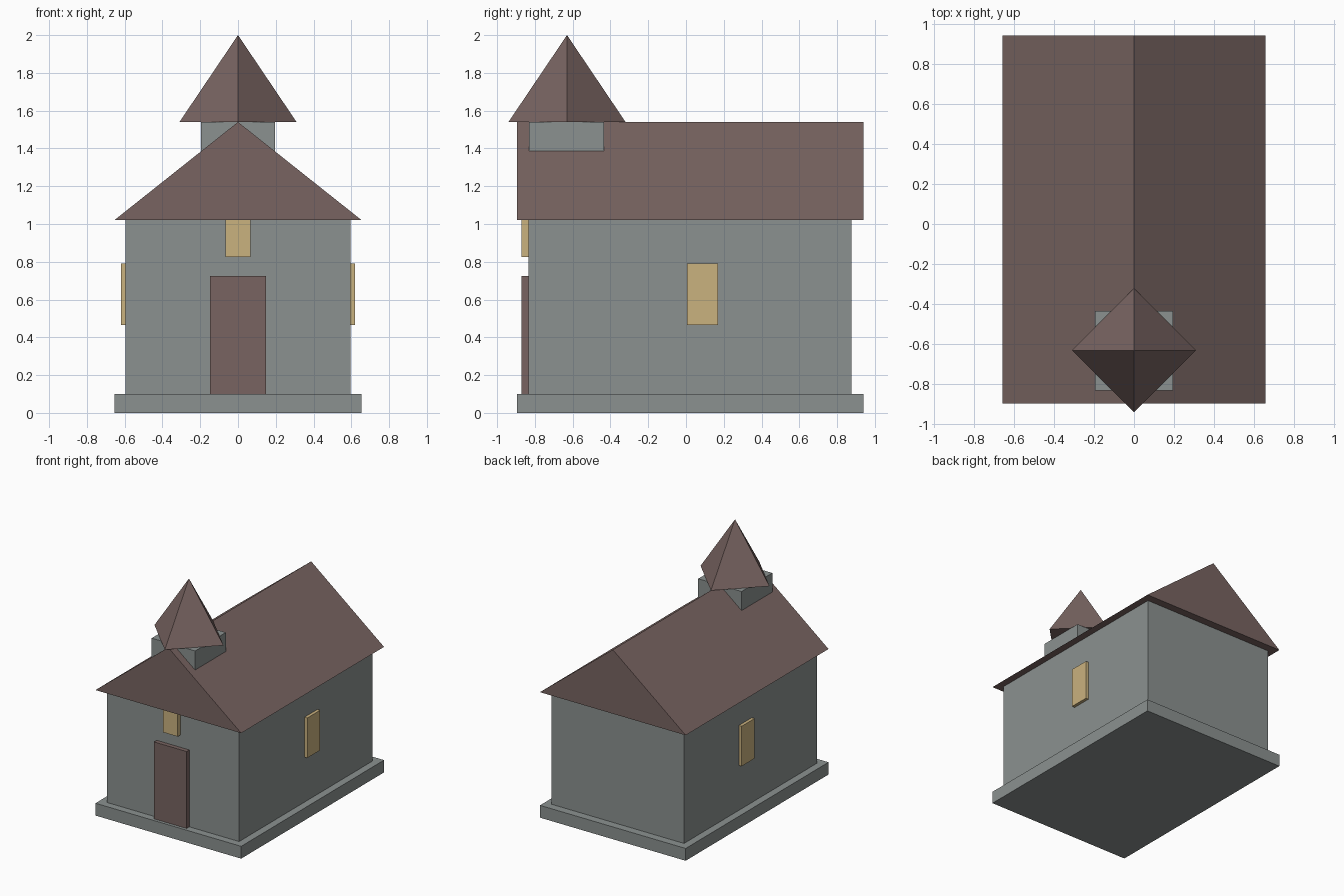
import bpy, bmesh
from mathutils import Matrix

if "Cube" in bpy.data.objects:
    bpy.data.objects.remove(bpy.data.objects["Cube"])


def material(name, rgb):
    m = bpy.data.materials.new(name)
    lin = [((c / 255 + 0.055) / 1.055) ** 2.4 for c in rgb]
    m.diffuse_color = (*lin, 1)
    m.use_nodes = True
    m.node_tree.nodes["Principled BSDF"].inputs["Base Color"].default_value = m.diffuse_color
    return m


STONE = material("grey stone", (139, 145, 144))
BROWN = material("brown roof and door", (120, 100, 97))
GLASS = material("yellow window", (202, 178, 127))


def add(name, bm, mat):
    bmesh.ops.recalc_face_normals(bm, faces=bm.faces)
    me = bpy.data.meshes.new(name)
    bm.to_mesh(me)
    bm.free()
    me.materials.append(mat)
    ob = bpy.data.objects.new(name, me)
    bpy.context.collection.objects.link(ob)
    return ob


def box(name, x, y, z, mat):
    """Box from (min, max) ranges on each axis."""
    bm = bmesh.new()
    size = [r[1] - r[0] for r in (x, y, z)]
    mid = [(r[0] + r[1]) / 2 for r in (x, y, z)]
    bmesh.ops.create_cube(bm, size=1, matrix=Matrix.Translation(mid) @ Matrix.Diagonal((*size, 1)))
    return add(name, bm, mat)


# Plinth and walls
box("plinth", (-0.655, 0.655), (-0.895, 0.94), (0, 0.1), STONE)
box("walls", (-0.595, 0.595), (-0.835, 0.875), (0.1, 1.02), STONE)

# Gable roof: triangle extruded front to back
bm = bmesh.new()
tri = bm.faces.new([bm.verts.new(p) for p in
                    ((-0.655, -0.895, 1.02), (0.655, -0.895, 1.02), (0, -0.895, 1.54))])
ext = bmesh.ops.extrude_face_region(bm, geom=[tri], use_keep_orig=True)
bmesh.ops.translate(bm, vec=(0, 1.835, 0),
                    verts=[g for g in ext["geom"] if isinstance(g, bmesh.types.BMVert)])
add("gable_roof", bm, BROWN)

# Bell tower and four-sided spire turned 45 degrees to it
box("bell_tower", (-0.195, 0.195), (-0.83, -0.435), (1.15, 1.54), STONE)
bm = bmesh.new()
bmesh.ops.create_cone(bm, cap_ends=True, segments=4, radius1=0.31, radius2=0, depth=0.46,
                      matrix=Matrix.Translation((0, -0.63, 1.77)))
bmesh.ops.remove_doubles(bm, verts=bm.verts, dist=1e-5)
add("spire", bm, BROWN)

# Door and windows
box("door", (-0.147, 0.147), (-0.87, -0.82), (0.1, 0.725), BROWN)
box("front_window", (-0.067, 0.067), (-0.87, -0.82), (0.825, 1.03), GLASS)
for side, s in (("left", -1), ("right", 1)):
    box(side + "_window", sorted((s * 0.58, s * 0.62)), (0.005, 0.17), (0.465, 0.79), GLASS)
